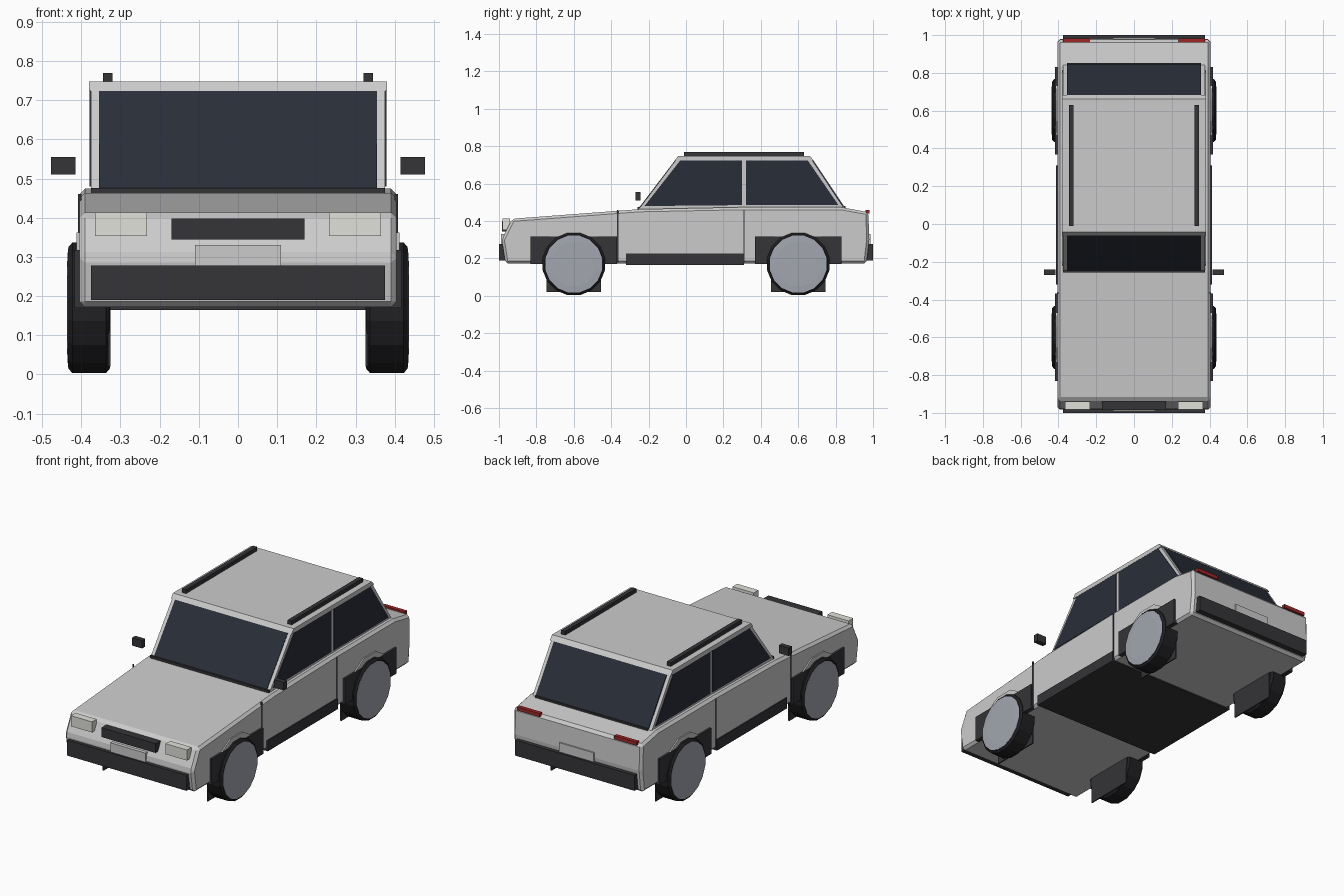
import bpy, bmesh, math
from mathutils import Matrix

if "Cube" in bpy.data.objects:
    bpy.data.objects.remove(bpy.data.objects["Cube"])


def mat(name, c):
    m = bpy.data.materials.new(name)
    m.diffuse_color = (*c, 1)
    m.use_nodes = True
    m.node_tree.nodes["Principled BSDF"].inputs["Base Color"].default_value = m.diffuse_color
    return m


DARK = mat("dark_trim", (0.035, 0.035, 0.04))
TYRE = mat("tyre_rubber", (0.015, 0.015, 0.018))
GLASS = mat("tinted_glass", (0.022, 0.027, 0.04))
HUB = mat("hub_metal", (0.36, 0.38, 0.43))
LAMP = mat("lamp_lens", (0.75, 0.75, 0.7))
RED = mat("red_lens", (0.35, 0.02, 0.02))


def finish(name, bm, m=None, mirror=False, bevel=0):
    bmesh.ops.recalc_face_normals(bm, faces=bm.faces)
    me = bpy.data.meshes.new(name)
    bm.to_mesh(me)
    bm.free()
    ob = bpy.data.objects.new(name, me)
    bpy.context.collection.objects.link(ob)
    if m:
        me.materials.append(m)
    if bevel:
        b = ob.modifiers.new("bevel", "BEVEL")
        b.width, b.segments = bevel, 1
    if mirror:
        ob.modifiers.new("mirror", "MIRROR")
    return ob


def extrude(name, profile, x0, x1, m=None, mirror=False, bevel=0):
    """Side profile of (y, z) points extruded from x0 to x1."""
    bm = bmesh.new()
    a = [bm.verts.new((x0, y, z)) for y, z in profile]
    b = [bm.verts.new((x1, y, z)) for y, z in profile]
    bm.faces.new(a)
    bm.faces.new(b)
    n = len(profile)
    for i in range(n):
        j = (i + 1) % n
        bm.faces.new((a[i], a[j], b[j], b[i]))
    return finish(name, bm, m, mirror, bevel)


def box(name, x, y, z, m=None, mirror=False, bevel=0):
    return extrude(name, [(y[0], z[0]), (y[1], z[0]), (y[1], z[1]), (y[0], z[1])],
                   x[0], x[1], m, mirror, bevel)


def lathe_x(name, sections, y, z, m, sides=16):
    """Wheel part from (x, radius) sections about the axle."""
    bm = bmesh.new()
    rings = []
    for x, r in sections:
        rings.append([bm.verts.new((x, y + r * math.cos(t), z + r * math.sin(t)))
                      for t in (2 * math.pi * (i + 0.5) / sides for i in range(sides))])
    for p, q in zip(rings, rings[1:]):
        for i in range(sides):
            j = (i + 1) % sides
            bm.faces.new((p[i], p[j], q[j], q[i]))
    bm.faces.new(rings[0])
    bm.faces.new(rings[-1])
    return finish(name, bm, m, True)


# Lower body
extrude("body", [(-0.965, 0.172), (-0.985, 0.30), (-0.93, 0.412), (-0.25, 0.463),
                 (0.3, 0.474), (0.83, 0.474), (0.975, 0.447), (0.98, 0.30), (0.965, 0.172)],
        -0.405, 0.405, bevel=0.014)
box("sill_floor", (-0.412, 0.412), (-0.32, 0.31), (0.165, 0.225), DARK)

# Cabin and roof
extrude("cabin", [(-0.255, 0.46), (-0.05, 0.732), (0.67, 0.732), (0.85, 0.46)], -0.375, 0.375)
extrude("roof", [(-0.06, 0.724), (-0.042, 0.748), (0.662, 0.748), (0.682, 0.724)], -0.38, 0.38)
box("roof_rail", (0.32, 0.345), (-0.01, 0.63), (0.747, 0.77), DARK, True)

# Glass
extrude("windshield", [(-0.249, 0.474), (-0.059, 0.724), (-0.05, 0.722), (-0.24, 0.472)],
        -0.355, 0.355, GLASS)
extrude("rear_window", [(0.846, 0.477), (0.681, 0.724), (0.67, 0.722), (0.835, 0.475)],
        -0.355, 0.355, GLASS)
extrude("front_side_window", [(-0.222, 0.48), (-0.03, 0.725), (0.30, 0.725), (0.30, 0.485)],
        0.37, 0.379, GLASS, True)
extrude("rear_side_window", [(0.322, 0.485), (0.322, 0.725), (0.65, 0.725), (0.815, 0.485)],
        0.37, 0.379, GLASS, True)
box("windshield_seal", (-0.375, 0.375), (-0.258, -0.246), (0.46, 0.476), DARK)
box("rear_window_seal", (-0.355, 0.355), (0.845, 0.853), (0.465, 0.48), DARK)

# Door seams and mirrors
for tag, y in (("front", -0.365), ("rear", 0.31)):
    box(tag + "_door_seam", (0.40, 0.408), (y - 0.003, y + 0.003), (0.18, 0.46), DARK, True)
box("mirror", (0.415, 0.477), (-0.27, -0.242), (0.51, 0.555), DARK, True)

# Front and rear details
box("front_bumper", (-0.375, 0.375), (-1.0, -0.955), (0.19, 0.278), DARK)
box("rear_bumper", (-0.375, 0.375), (0.955, 1.0), (0.19, 0.278), DARK)
box("front_plate", (-0.11, 0.11), (-0.99, -0.96), (0.278, 0.33))
box("rear_plate", (-0.11, 0.11), (0.96, 0.987), (0.278, 0.33))
box("grille", (-0.17, 0.17), (-0.985, -0.94), (0.345, 0.398), DARK)
box("headlight", (0.232, 0.365), (-0.982, -0.94), (0.353, 0.413), LAMP, True)
box("tail_light", (0.235, 0.375), (0.96, 0.982), (0.44, 0.46), RED, True)

# Wheels with arches and inner guards
for tag, c in (("front", -0.6), ("rear", 0.6)):
    box(tag + "_arch_panel", (0.39, 0.417), (c - 0.232, c + 0.232), (0.17, 0.317), DARK, True)
    extrude(tag + "_arch_lip", [(c - 0.13, 0.317), (c - 0.055, 0.362), (c + 0.055, 0.362),
                                (c + 0.13, 0.317)], 0.39, 0.412, None, True)
    box(tag + "_wheel_guard", (0.325, 0.332), (c - 0.145, c + 0.145), (0.02, 0.30), DARK, True)
    lathe_x(tag + "_tyre", [(0.327, 0.158), (0.337, 0.17), (0.423, 0.17), (0.433, 0.158)],
            c, 0.17, TYRE)
    lathe_x(tag + "_hubcap", [(0.42, 0.155), (0.434, 0.155), (0.436, 0.12)], c, 0.17, HUB)
